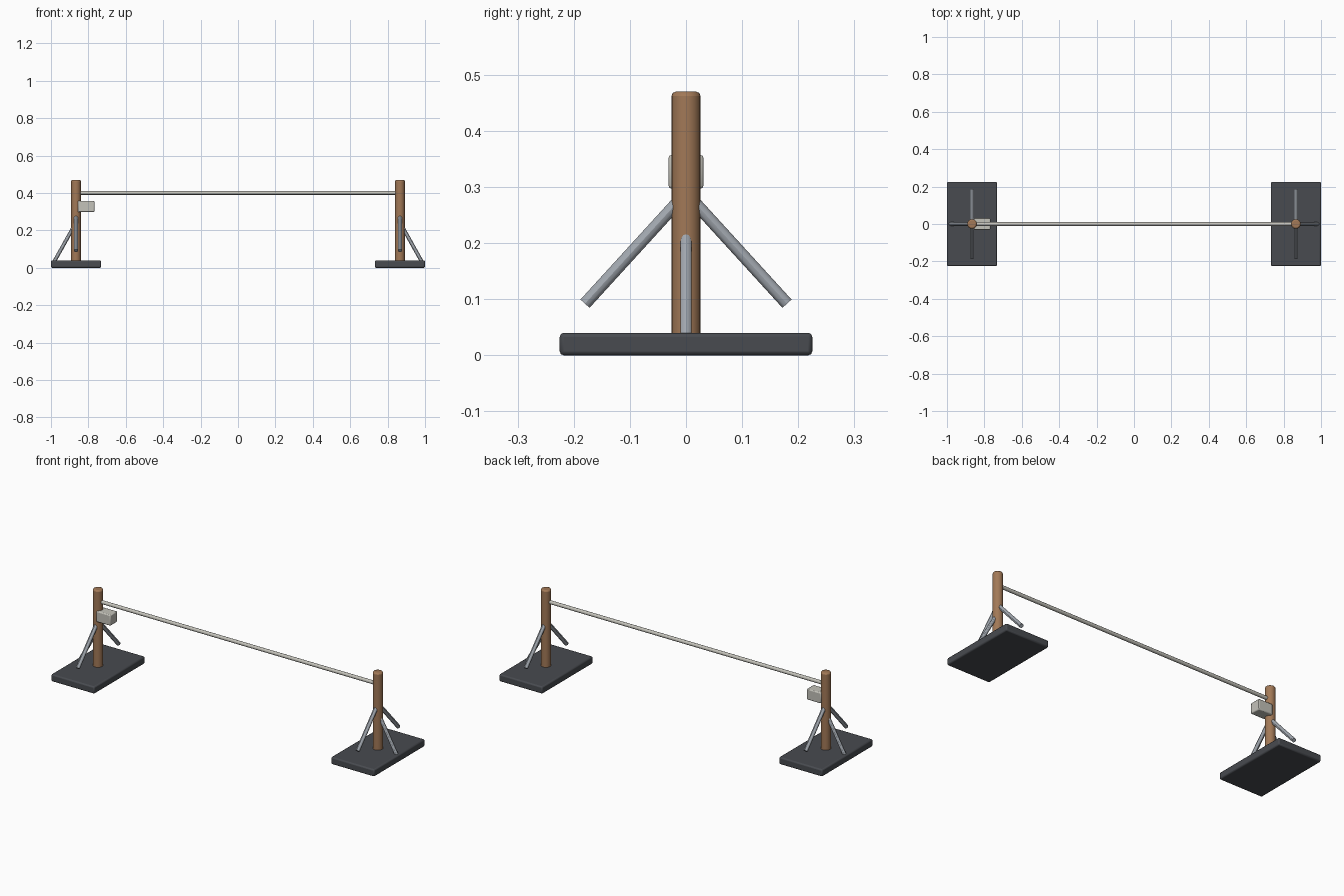
import bpy
from mathutils import Vector

if "Cube" in bpy.data.objects:
    bpy.data.objects.remove(bpy.data.objects["Cube"])

PX = 0.866  # post distance from centre


def material(name, rgb):
    m = bpy.data.materials.new(name)
    m.diffuse_color = (*rgb, 1)
    m.use_nodes = True
    m.node_tree.nodes["Principled BSDF"].inputs["Base Color"].default_value = m.diffuse_color
    return m


WOOD = material("wood", (0.36, 0.19, 0.095))
DARK = material("dark_rubber", (0.065, 0.07, 0.08))
STEEL = material("steel", (0.36, 0.39, 0.43))
PALE = material("pale_metal", (0.55, 0.54, 0.49))


def finish(name, mat, bevel=0, segments=2):
    ob = bpy.context.object
    ob.name = name
    ob.data.materials.append(mat)
    if bevel:
        b = ob.modifiers.new("soft_edges", 'BEVEL')
        b.width, b.segments, b.limit_method = bevel, segments, 'ANGLE'
        b.angle_limit = 0.8
    bpy.ops.object.shade_smooth_by_angle()
    return ob


def box(name, lo, hi, mat, bevel):
    lo, hi = Vector(lo), Vector(hi)
    bpy.ops.mesh.primitive_cube_add(size=1, location=(lo + hi) / 2)
    bpy.context.object.scale = hi - lo
    bpy.ops.object.transform_apply(location=False, rotation=False, scale=True)
    return finish(name, mat, bevel)


def rod(name, a, b, radius, mat, sides=12, bevel=0):
    a, b = Vector(a), Vector(b)
    d = b - a
    bpy.ops.mesh.primitive_cylinder_add(
        vertices=sides, radius=radius, depth=d.length, location=(a + b) / 2,
        rotation=d.to_track_quat('Z', 'Y').to_euler())
    return finish(name, mat, bevel)


# two matching stands
for side, s in (("left", -1), ("right", 1)):
    x = s * PX
    box(f"{side}_base", (x - 0.134, -0.225, 0), (x + 0.134, 0.225, 0.04), DARK, 0.007)
    rod(f"{side}_post", (x, 0, 0.03), (x, 0, 0.47), 0.026, WOOD, 20, 0.008)
    # front, back and outer braces
    for label, t in (("front", -1), ("back", 1)):
        rod(f"{side}_{label}_brace", (x, t * 0.012, 0.276), (x, t * 0.18, 0.092), 0.011, STEEL)
    rod(f"{side}_outer_brace", (x + s * 0.016, 0, 0.213), (x + s * 0.116, 0, 0.034), 0.01, STEEL)

# crossbar between posts
rod("crossbar", (-PX, 0, 0.40), (PX, 0, 0.40), 0.01, PALE)
# small box on the left post
box("control_box", (-0.856, -0.031, 0.297), (-0.768, 0.031, 0.357), PALE, 0.005)
